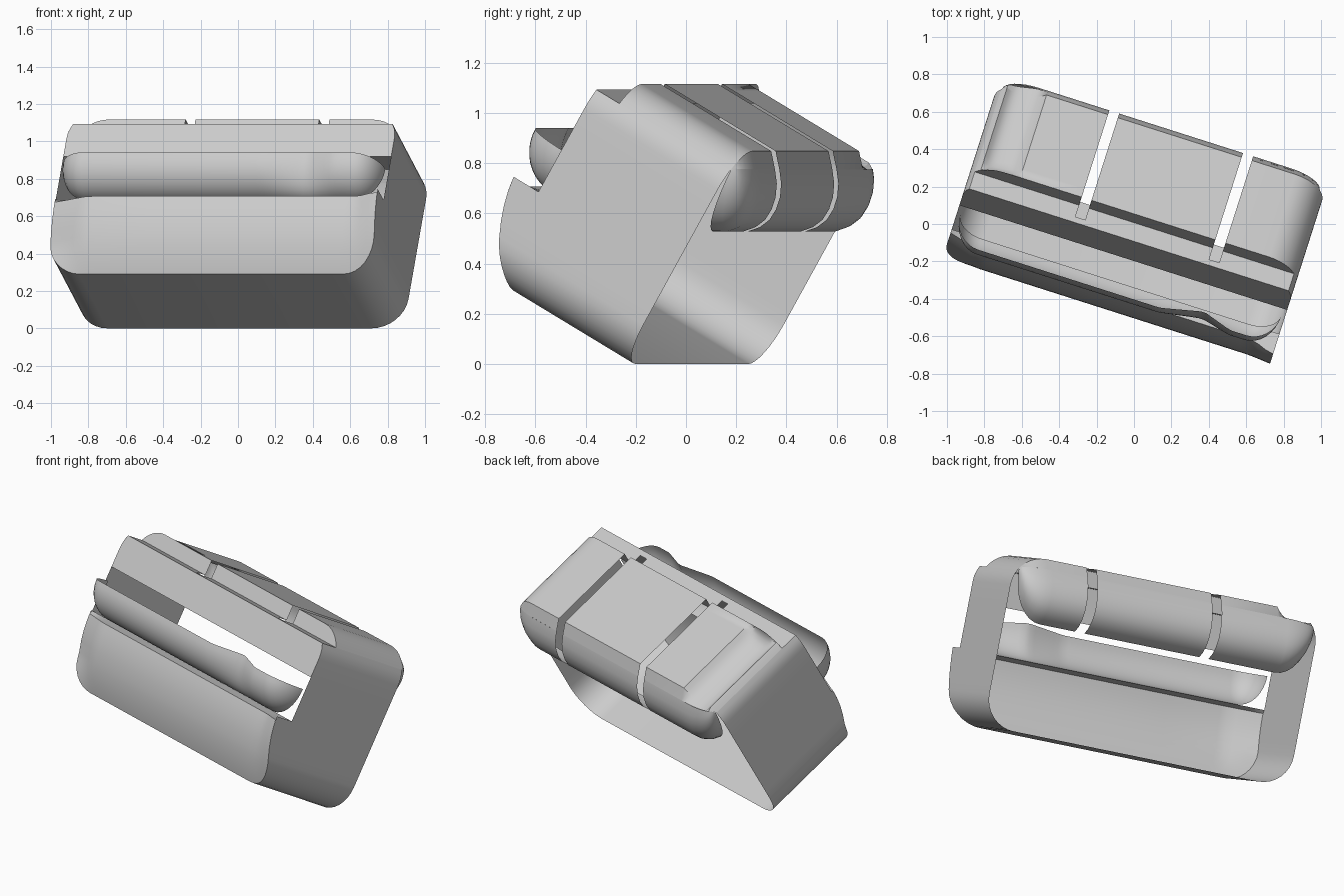
import bpy, bmesh, math
from mathutils import Vector

if "Cube" in bpy.data.objects:
    bpy.data.objects.remove(bpy.data.objects["Cube"])

YAW, TILT = math.radians(17.7), math.radians(30)
W, T, R = 0.92, 0.98, 0.18          # half width, height, corner radius
LEDGE, STEP = 0.89, 0.42            # heights of the front steps
FRONT, PLATE = -0.645, -0.535       # depth of upper front and top plate edge
SLOTS = [(-0.31, -0.255), (0.44, 0.497)]


def place(u, a, b):
    """Local width, depth, height to the tilted and turned world frame."""
    p = 0.025 + a * math.cos(TILT) + b * math.sin(TILT)
    z = b * math.cos(TILT) - a * math.sin(TILT)
    return Vector((u * math.cos(YAW) + p * math.sin(YAW),
                   p * math.cos(YAW) - u * math.sin(YAW), z))


def sheet(name, rows, slots=False):
    """Skin rows of local points; optionally leave the slots open."""
    bm = bmesh.new()
    grid = [[bm.verts.new(place(*q)) for q in row] for row in rows]
    for i in range(len(rows) - 1):
        for j in range(len(rows[0]) - 1):
            mid = (rows[i][j][0] + rows[i][j + 1][0] + rows[i + 1][j][0] + rows[i + 1][j + 1][0]) / 4
            if slots and any(lo < mid < hi for lo, hi in SLOTS):
                continue
            bm.faces.new((grid[i][j], grid[i + 1][j], grid[i + 1][j + 1], grid[i][j + 1]))
    bmesh.ops.remove_doubles(bm, verts=bm.verts, dist=1e-4)
    loose = [v for v in bm.verts if not v.link_faces]
    bmesh.ops.delete(bm, geom=loose, context='VERTS')
    bmesh.ops.recalc_face_normals(bm, faces=bm.faces)
    me = bpy.data.meshes.new(name)
    bm.to_mesh(me)
    bm.free()
    ob = bpy.data.objects.new(name, me)
    bpy.context.collection.objects.link(ob)
    bpy.context.view_layer.objects.active = ob
    ob.select_set(True)
    bpy.ops.object.shade_smooth_by_angle(angle=math.radians(35))
    ob.select_set(False)
    return ob


def span(lo, hi, n):
    return [lo + (hi - lo) * i / n for i in range(n + 1)]


def half(b):
    """Half width of the rounded box at height b."""
    e = min(b, T - b)
    return W if e >= R else W - R + math.sqrt(max(0, R * R - (R - e) ** 2))


def lip_depth(b, u=0):
    """Bulging depth of the lower front; fuller at the right, drawn in at the left."""
    t = b / STEP
    ease = 0.03 * t
    if u > 0.8:
        ease *= max(0, 1 - (u - 0.8) / 0.1) * 1.5 - 0.5
    elif u < -0.72:
        ease += 0.065 * min(1, t * 2.5) * min(1, (-u - 0.72) / 0.2)
    return -0.58 - 0.32 * t + 0.15 * t * t + ease


# Lower tub: floor with rounded corners and end walls
side = [(half(b), b) for b in [0] + [R * (1 - math.cos(k * math.pi / 16)) for k in range(1, 9)]
        + [0.24, 0.3, 0.36, STEP]]
loop = [(-u, b) for u, b in reversed(side)] + side
sheet("lower_tub", [[(u, lip_depth(b, u) * (1 - t), b) for u, b in loop] for t in (0, 1)])

# Bulging front lip and its narrow shelf
us = span(-1, -0.75, 5) + span(-0.4, 0.7, 4) + span(0.8, 1, 4)
lip_bs = [0] + [b for _, b in side[1:-1]] + [0.40]
sheet("front_lip", [[(s * half(b), lip_depth(b, s * half(b)), b) for s in us] for b in lip_bs])
sheet("lip_shelf", [[(s * W, lip_depth(0.40, s * W), 0.40) for s in us],
                    [(s * W, FRONT, STEP) for s in us]])

# Upper end walls
bs = [STEP, 0.6, 0.7] + span(T - R, LEDGE, 4)
for s, nm in ((-1, "left"), (1, "right")):
    sheet(nm + "_end_wall", [[(s * half(b), a, b) for b in bs] for a in (FRONT, 0)])

# Slotted top plate, rolled over the corners, with a thumb groove at the left
ang0 = math.asin((LEDGE - T + R) / R)
arc = [W - R + R * math.cos(a) for a in span(ang0, math.pi / 2, 6)]
cuts = [x for pair in SLOTS for x in pair]
G0, G1 = -0.868, -0.655
top_u = [-u for u in arc if -u < G0] + span(G0, G1, 12) + cuts + arc[::-1]


def roll(u):
    e = max(0, abs(u) - W + R)
    return T - R + math.sqrt(R * R - e * e)


def groove(u, k):
    """Plate height; k blends from the plain roll to the full thumb groove."""
    if not G0 < u < G1:
        return roll(u)
    t = (u - G0) / (G1 - G0)
    deep = roll(G0) + (T - roll(G0)) * t - 0.042 * (1 - abs(2 * t - 1) ** 3)
    return roll(u) + (deep - roll(u)) * k


stations = ((PLATE, 0), (-0.53, 0.35), (-0.51, 0.7), (-0.48, 0.93), (-0.44, 1), (0, 1))
sheet("top_plate", [[(u, a, groove(u, k)) for u in top_u] for a, k in stations], True)

# Upper front band, ledge and riser
wide = half(LEDGE)
line = [-wide] + cuts + [wide]
sheet("front_band", [[(s * half(b), FRONT, b) for s in us] for b in [0.69, 0.78] + span(T - R, LEDGE, 3)])
sheet("ledge_front", [[(u, a, LEDGE) for u in line] for a in (FRONT, -0.61)])
sheet("ledge_back", [[(u, a, LEDGE) for u in line] for a in (-0.61, PLATE)], True)
sheet("plate_riser", [[(u, PLATE, LEDGE) for u in top_u], [(u, PLATE, roll(u)) for u in top_u]], True)


def end_scale(u, h, r):
    """Round off the ends of a long bulge."""
    e = max(0, abs(u) - (h - r)) / r
    return math.sqrt(max(0, 1 - e * e))


def bulge_us(h, r, extra):
    ends = [h - r + r * math.sin(k * math.pi / 16) for k in range(9)]
    return sorted(set([-u for u in ends] + ends + extra))


# Front tray: open half pipe with rounded ends and a finger scoop
def scoop(u):
    if 0.27 < u <= 0.5:
        return 0.045 * (u - 0.27) / 0.23
    return 0.045 * max(0, 1 - (u - 0.5) / 0.16) if u > 0.5 else 0


tray_u = bulge_us(0.9, 0.15, span(0.2, 0.7, 16))
rows = []
for k in range(11):
    t = k / 10 * math.pi / 2
    row = []
    for u in tray_u:
        s, d = end_scale(u, 0.9, 0.15), scoop(u) * math.sin(t)
        row.append((u, FRONT - 0.18 * s * math.sin(t) + d,
                    0.61 - 0.19 * s * math.cos(t) + 0.577 * d * math.sin(t)))
    rows.append(row)
sheet("front_tray", rows)

# Slotted rear pouch under the back edge of the plate
PH, PR, PB = 0.89, 0.18, 0.90
profile = [(0.05, 0.925), (0.085, 0.88), (0.108, 0.83), (0.118, 0.78), (0.115, 0.73),
           (0.095, 0.685), (0.06, 0.645), (0.01, 0.615)]
pouch_u = bulge_us(PH, PR, cuts)
rows = []
for a, b in profile:
    rows.append([(u, a * end_scale(u, PH, PR),
                  PB - (PB - b) * end_scale(u, PH, PR)) for u in pouch_u])
sheet("rear_pouch", rows, True)

# Sloping back edge between plate and pouch
sheet("rear_edge", [[(u, 0, groove(u, 1)) for u in top_u],
                    [(u, 0.05 * end_scale(u, PH, PR),
                      min(groove(u, 1), PB + 0.025 * end_scale(u, PH, PR))) for u in top_u]], True)
